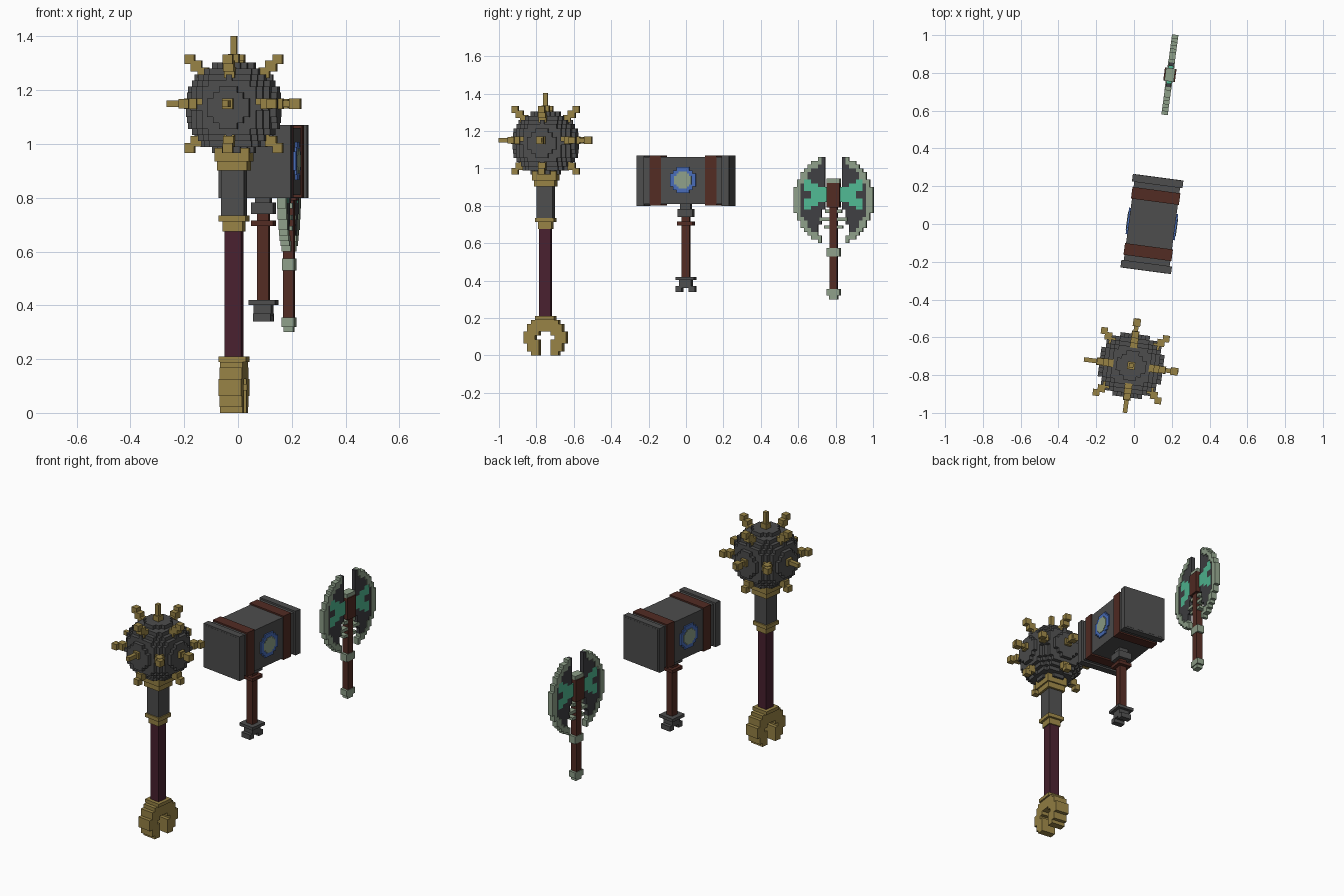
import bpy, bmesh, math
from mathutils import Matrix, Vector

if "Cube" in bpy.data.objects:
    bpy.data.objects.remove(bpy.data.objects["Cube"])

TURN = math.radians(-7.6)            # all three weapons are turned slightly
MACE, HAMMER, AXE = (-0.015, -0.75, 0), (0.095, 0, 0), (0.19, 0.79, 0)


def colour(name, r, g, b):
    m = bpy.data.materials.new(name)
    m.diffuse_color = (r, g, b, 1)
    m.use_nodes = True
    m.node_tree.nodes["Principled BSDF"].inputs["Base Color"].default_value = m.diffuse_color
    return m


STEEL = colour("grey_steel", 0.075, 0.075, 0.075)
DARK = colour("dark_blade", 0.05, 0.05, 0.055)
GOLD = colour("old_gold", 0.31, 0.225, 0.06)
BROWN = colour("red_brown", 0.085, 0.025, 0.017)
MAROON = colour("maroon", 0.065, 0.015, 0.028)
PALE = colour("pale_green", 0.27, 0.35, 0.25)
TEAL = colour("teal", 0.08, 0.48, 0.29)
BLUE = colour("blue", 0.065, 0.15, 0.48)


def finish(name, bm, place, mats):
    me = bpy.data.meshes.new(name)
    bm.to_mesh(me)
    bm.free()
    for m in mats:
        me.materials.append(m)
    ob = bpy.data.objects.new(name, me)
    ob.location = place
    ob.rotation_euler.z = TURN
    bpy.context.collection.objects.link(ob)


def boxes(name, place, mat, items):
    """Join blocks given as (centre, size) into one part."""
    bm = bmesh.new()
    for c, s in items:
        bmesh.ops.create_cube(bm, size=1, matrix=Matrix.Translation(c) @ Matrix.Diagonal((*s, 1)))
    finish(name, bm, place, [mat])


def post(w, z0, z1, d=None):
    """Upright centred block."""
    return (0, 0, (z0 + z1) / 2), (w, d or w, z1 - z0)


def voxels(name, place, mats, centre, cell, half, rule):
    """Cells where rule(x, y, z) gives a material index; only outer faces are made."""
    cells = {}
    for i in range(-half[0], half[0] + 1):
        for j in range(-half[1], half[1] + 1):
            for k in range(-half[2], half[2] + 1):
                m = rule(i * cell[0], j * cell[1], k * cell[2])
                if m is not None:
                    cells[i, j, k] = m
    bm = bmesh.new()
    for key, m in cells.items():
        mid = Vector(a * b for a, b in zip(key, cell)) + Vector(centre)
        for ax in range(3):
            for sg in (-1, 1):
                n = list(key)
                n[ax] += sg
                if tuple(n) in cells:
                    continue
                vs = []
                for p, q in ((-1, -1), (1, -1), (1, 1), (-1, 1))[::sg]:
                    v = mid.copy()
                    v[ax] += sg * cell[ax] / 2
                    v[(ax + 1) % 3] += p * cell[(ax + 1) % 3] / 2
                    v[(ax + 2) % 3] += q * cell[(ax + 2) % 3] / 2
                    vs.append(bm.verts.new(v))
                bm.faces.new(vs).material_index = m
    bmesh.ops.remove_doubles(bm, verts=bm.verts, dist=0.0005)
    finish(name, bm, place, mats)


# ---- Mace ----
C = 0.0225
voxels("mace_head", MACE, [STEEL], (0, 0, 1.135), (C, C, C), (7, 7, 7),
       lambda x, y, z: 0 if x * x + y * y + z * z < 62 * C * C else None)

spikes = []
for dx in (-1, 0, 1):
    for dy in (-1, 0, 1):
        for dz in (-1, 0, 1):
            d = Vector((dx, dy, dz))
            n = abs(dx) + abs(dy) + abs(dz)
            o = Vector((0, 0, 1.15))
            if n == 1 and dz >= 0:                       # straight spikes
                def bar(a, b, w):
                    size = [abs(t) * (b - a) + (1 - abs(t)) * w for t in d]
                    spikes.append((o + d * (a + b) / 2, size))
                bar(0.13, 0.185, 0.04)
                bar(0.13, 0.252, 0.024)
                if dx + dy > 0:
                    bar(0.21, 0.25, 0.04)
            elif n == 2:                                 # stepped diagonal spikes
                for r, w in ((0.115, 0.04), (0.14, 0.04), (0.165, 0.036)):
                    spikes.append((o + d * r, (w, w, w)))
boxes("mace_spikes", MACE, GOLD, spikes)
boxes("mace_neck", MACE, STEEL, [post(0.087, 0.72, 0.91)])
boxes("mace_collars", MACE, GOLD, [post(0.13, 0.935, 0.985), post(0.112, 0.902, 0.935),
                                   post(0.102, 0.712, 0.735), post(0.075, 0.675, 0.712),
                                   post(0.104, 0.19, 0.21)])
boxes("mace_grip", MACE, MAROON, [post(0.062, 0.19, 0.72)])


# open ring pommel
def ring(x, y, z):
    r = math.hypot(y, z)
    return 0 if 0.042 < r < 0.108 and not (z < 0 and abs(y) < 0.032) else None


voxels("mace_pommel", MACE, [GOLD], (0, 0, 0.095), (0.085, 0.021, 0.0211), (0, 5, 4), ring)

# ---- Hammer ----
boxes("hammer_head", HAMMER, STEEL, [((0, 0, 0.935), (0.245, 0.5, 0.25))])
boxes("hammer_end_caps", HAMMER, STEEL,
      [((0, s * 0.229, 0.935), (0.27, 0.04, 0.27)) for s in (-1, 1)])
boxes("hammer_bands", HAMMER, BROWN,
      [((0, s * 0.15, 0.935), (0.256, 0.062, 0.268)) for s in (-1, 1)])


# round stepped gem plates on both sides
def plate(r):
    return [((0, 0, 0.937), (0, 2 * r * a, 2 * r * b)) for a, b in ((1, 0.5), (0.75, 0.75), (0.5, 1))]


boxes("hammer_gem_frame", HAMMER, BLUE, [(c, (0.262, s[1], s[2])) for c, s in plate(0.07)])
boxes("hammer_gem", HAMMER, PALE, [(c, (0.268, s[1], s[2])) for c, s in plate(0.046)])
boxes("hammer_socket", HAMMER, STEEL, [post(0.055, 0.77, 0.82), post(0.083, 0.74, 0.782)])
boxes("hammer_handle", HAMMER, BROWN, [post(0.044, 0.40, 0.75), post(0.084, 0.695, 0.715)])
boxes("hammer_pommel", HAMMER, STEEL,
      [post(0.1, 0.402, 0.42), post(0.065, 0.36, 0.405)]
      + [((0, s * 0.036, 0.355), (0.065, 0.034, 0.03)) for s in (-1, 1)])


# ---- Axe ----
def blade(x, y, z):
    u = abs(y)
    if (u / 0.212) ** 2 + (z / 0.24) ** 2 > 1:
        return None
    if (u / 0.182) ** 2 + (z / 0.207) ** 2 > 1 and u > 0.065:
        return 0                                          # pale cutting edge
    t = z - 0.03
    if 0.02 < u < 0.165 and abs(t) < 0.02 + 0.4 * u and not (u > 0.125 and abs(t) < 0.02):
        return 2                                          # teal wing
    inner = 0.05 + (max(0, -0.04 - z) * 0.3 if z < 0 else 0)
    return 1 if u > inner else None


voxels("axe_blades", AXE, [PALE, DARK, TEAL], (0, 0, 0.83), (0.026, 0.0186, 0.02),
       (0, 11, 11), blade)


def edge(x, y, z):
    return 0 if blade(x, y, z) == 0 else None


voxels("axe_cutting_edges", AXE, [PALE], (0, 0, 0.83), (0.034, 0.0186, 0.02), (0, 11, 11), edge)
boxes("axe_handle", AXE, BROWN, [post(0.04, 0.34, 0.93), post(0.062, 0.79, 0.922, 0.07)])
boxes("axe_fittings", AXE, PALE,
      [post(0.05, 0.92, 0.945, 0.07), post(0.045, 0.53, 0.575, 0.07),
       post(0.036, 0.76, 0.78, 0.09), post(0.036, 0.718, 0.736, 0.15),
       post(0.036, 0.678, 0.695, 0.1),
       post(0.046, 0.32, 0.355, 0.07), post(0.036, 0.30, 0.33, 0.045)])
